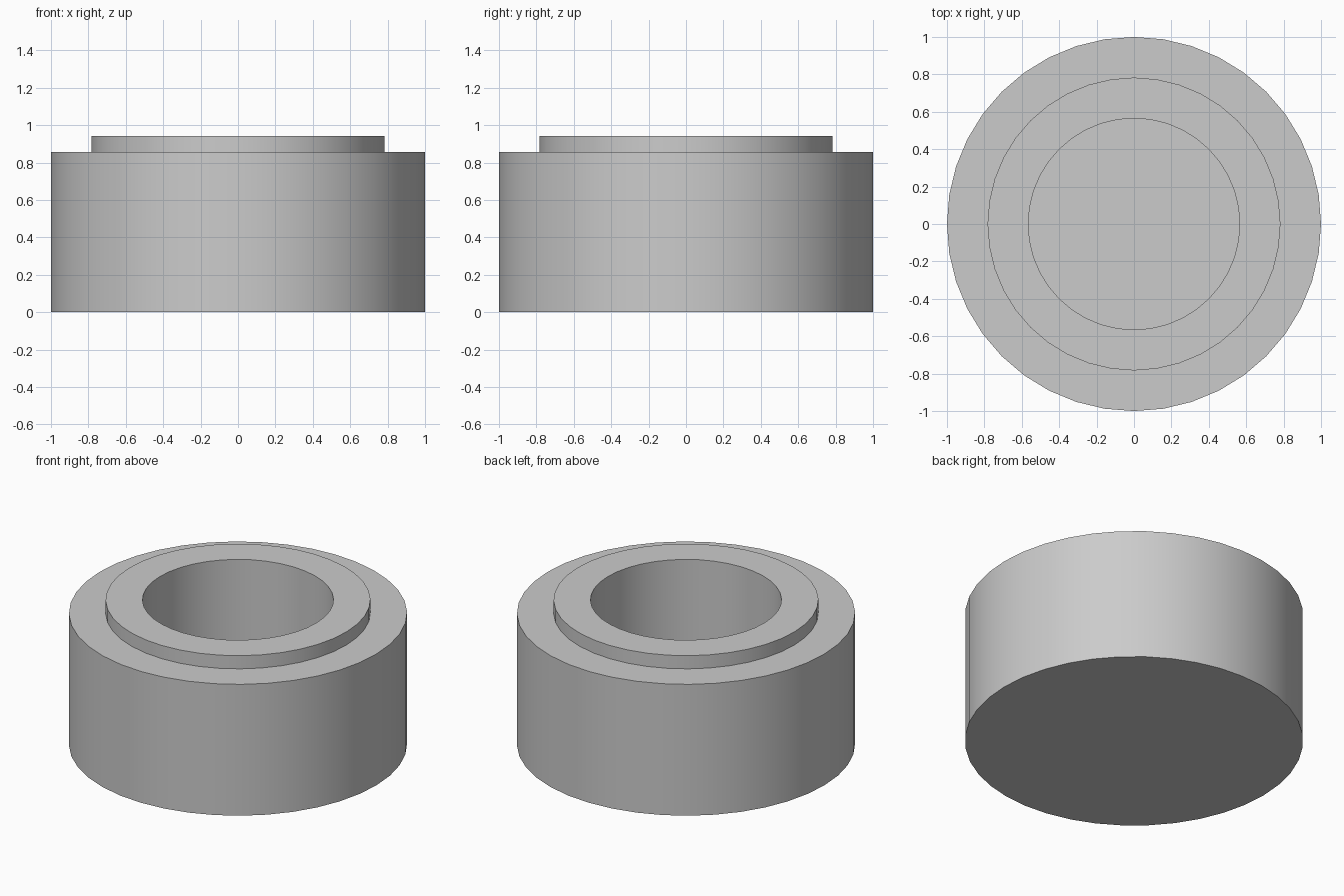
import bpy, bmesh, math

old = bpy.data.objects.get("Cube")
if old:
    bpy.data.objects.remove(old, do_unlink=True)

SIDES = 40

# Plain grey material
grey = bpy.data.materials.new("plain grey")
grey.use_nodes = True
colour = (0.6, 0.6, 0.6, 1)
grey.diffuse_color = colour
grey.node_tree.nodes["Principled BSDF"].inputs["Base Color"].default_value = colour

# Radius and height: outer wall, shoulder, raised rim, bore and bore floor
profile = [(1, 0), (1, 0.857), (0.783, 0.857), (0.783, 0.943),
           (0.565, 0.943), (0.565, 0.09)]


def ring(bm, radius, z):
    return [bm.verts.new((radius * math.cos(math.tau * i / SIDES),
                          radius * math.sin(math.tau * i / SIDES), z))
            for i in range(SIDES)]


bm = bmesh.new()
rings = [ring(bm, r, z) for r, z in profile]
for low, high in zip(rings, rings[1:]):
    for i in range(SIDES):
        j = (i + 1) % SIDES
        bm.faces.new((low[i], low[j], high[j], high[i]))

# Closed underside and floor of the bore
bm.faces.new(rings[0][::-1])
bm.faces.new(rings[-1])
bmesh.ops.recalc_face_normals(bm, faces=bm.faces)

mesh = bpy.data.meshes.new("round_cup")
bm.to_mesh(mesh)
bm.free()
mesh.materials.append(grey)
cup = bpy.data.objects.new("round_cup", mesh)
bpy.context.collection.objects.link(cup)

# Smooth round walls with sharp rims
bpy.ops.object.select_all(action="DESELECT")
cup.select_set(True)
bpy.context.view_layer.objects.active = cup
bpy.ops.object.shade_smooth_by_angle(angle=math.radians(30))
